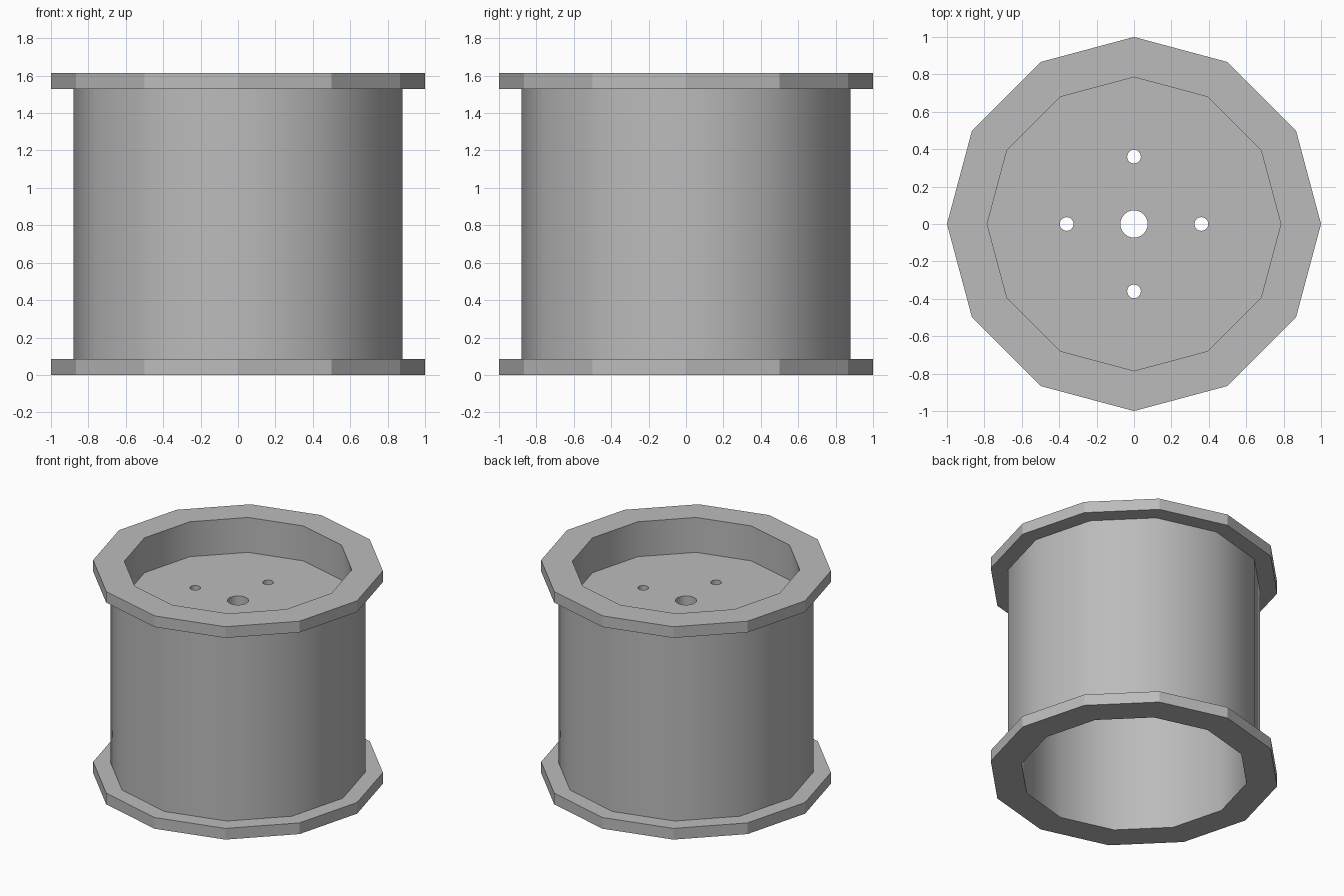
import bpy, bmesh
from math import cos, sin, pi, radians
from mathutils import Matrix

old = bpy.data.objects.get("Cube")
if old:
    bpy.data.objects.remove(old, do_unlink=True)

SIDES = 12
HEIGHT, RIM = 1.615, 0.085
R_RIM, R_WALL, R_BORE = 1.0, 0.88, 0.785
FLOOR_TOP, FLOOR_THICK = 1.35, 0.085

grey = bpy.data.materials.new("plain grey")
grey.use_nodes = True
colour = (0.5, 0.5, 0.5, 1)
grey.diffuse_color = colour
grey.node_tree.nodes["Principled BSDF"].inputs["Base Color"].default_value = colour


def make_object(name, bm):
    bmesh.ops.recalc_face_normals(bm, faces=bm.faces)
    mesh = bpy.data.meshes.new(name)
    bm.to_mesh(mesh)
    bm.free()
    mesh.materials.append(grey)
    obj = bpy.data.objects.new(name, mesh)
    bpy.context.collection.objects.link(obj)
    return obj


def add_cylinder(bm, x, y, z, radius, depth, sides):
    bmesh.ops.create_cone(bm, cap_ends=True, segments=sides, radius1=radius,
                          radius2=radius, depth=depth,
                          matrix=Matrix.Translation((x, y, z)))


def select_only(obj):
    bpy.ops.object.select_all(action="DESELECT")
    obj.select_set(True)
    bpy.context.view_layer.objects.active = obj


# Hollow drum with a rim at each end, turned from one closed profile
profile = [(R_BORE, 0), (R_RIM, 0), (R_RIM, RIM), (R_WALL, RIM),
           (R_WALL, HEIGHT - RIM), (R_RIM, HEIGHT - RIM),
           (R_RIM, HEIGHT), (R_BORE, HEIGHT)]
bm = bmesh.new()
rings = []
for i in range(SIDES):
    a = 2 * pi * i / SIDES
    rings.append([bm.verts.new((r * cos(a), r * sin(a), z)) for r, z in profile])
for i, ring in enumerate(rings):
    after = rings[(i + 1) % SIDES]
    for j in range(len(profile)):
        k = (j + 1) % len(profile)
        bm.faces.new((ring[j], after[j], after[k], ring[k]))
drum = make_object("drum", bm)
select_only(drum)
bpy.ops.object.shade_smooth_by_angle(angle=radians(35))

# The rim edges stay faceted
for face in drum.data.polygons:
    if face.center.xy.length > 0.95:
        face.use_smooth = False

# Recessed floor plate, let slightly into the wall
bm = bmesh.new()
bmesh.ops.create_cone(bm, cap_ends=True, segments=SIDES, radius1=R_BORE + 0.02,
                      radius2=R_BORE + 0.02, depth=FLOOR_THICK,
                      matrix=Matrix.Translation((0, 0, FLOOR_TOP - FLOOR_THICK / 2)))
floor = make_object("floor_plate", bm)

# Centre hole and four bolt holes
bm = bmesh.new()
add_cylinder(bm, 0, 0, FLOOR_TOP, 0.073, 0.5, 24)
for i in range(4):
    a = i * pi / 2
    add_cylinder(bm, 0.36 * cos(a), 0.36 * sin(a), FLOOR_TOP, 0.037, 0.5, 16)
cutter = make_object("hole_cutter", bm)
cutter.hide_render = True
cut = floor.modifiers.new("holes", "BOOLEAN")
cut.operation = "DIFFERENCE"
cut.solver = "EXACT"
cut.object = cutter
select_only(floor)
bpy.ops.object.modifier_apply(modifier=cut.name)
bpy.data.objects.remove(cutter, do_unlink=True)
select_only(floor)
bpy.ops.object.shade_smooth_by_angle(angle=radians(28))
